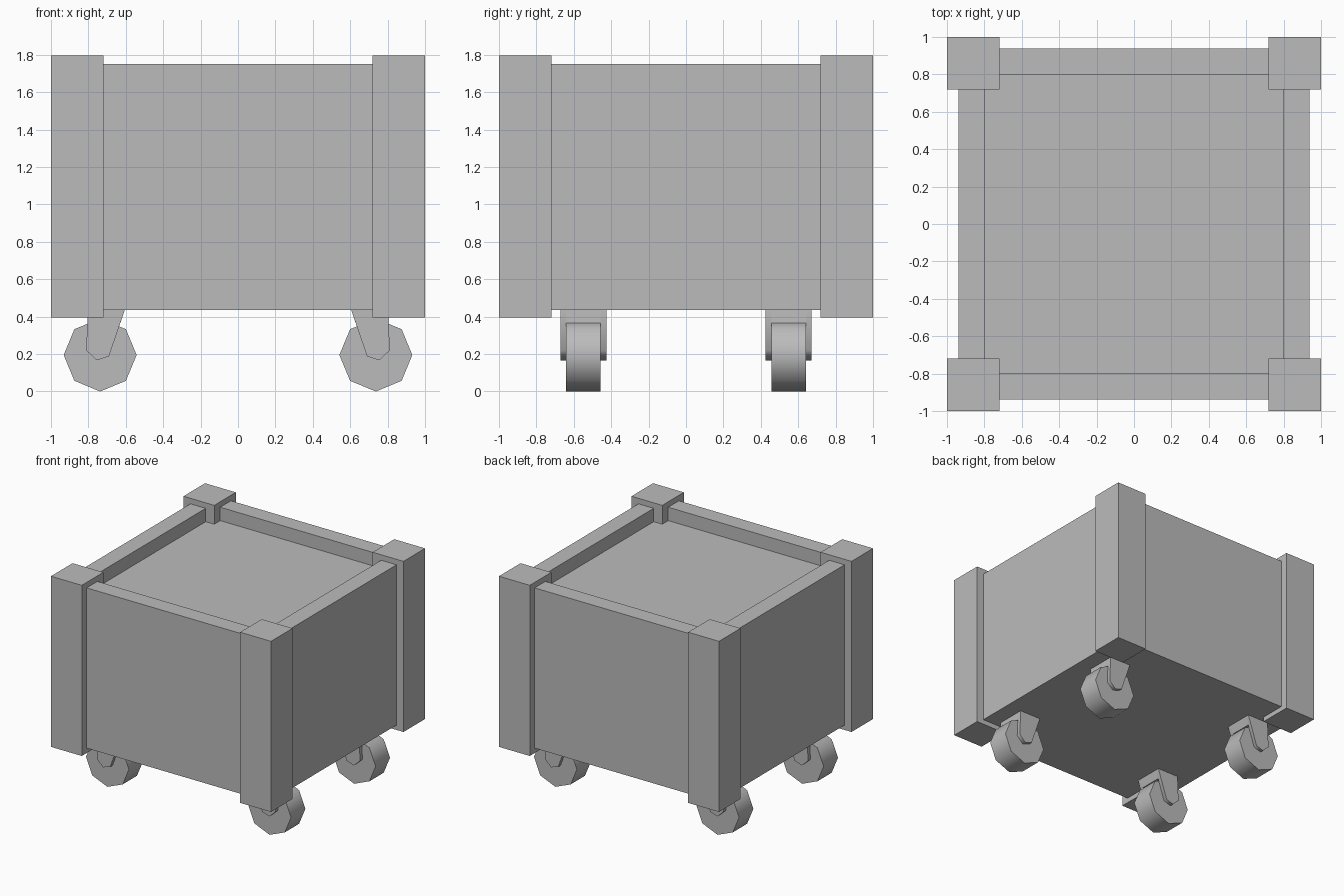
import bpy, bmesh, math
from mathutils import Matrix, Vector

cube = bpy.data.objects.get("Cube")
if cube:
    bpy.data.objects.remove(cube, do_unlink=True)

GREY = (0.5, 0.5, 0.5, 1)
mat = bpy.data.materials.new("plain grey")
mat.use_nodes = True
mat.diffuse_color = GREY
mat.node_tree.nodes["Principled BSDF"].inputs["Base Color"].default_value = GREY


def finish(bm, name, smooth=False):
    bmesh.ops.recalc_face_normals(bm, faces=bm.faces)
    mesh = bpy.data.meshes.new(name)
    bm.to_mesh(mesh)
    bm.free()
    mesh.materials.append(mat)
    obj = bpy.data.objects.new(name, mesh)
    bpy.context.collection.objects.link(obj)
    if smooth:
        bpy.ops.object.select_all(action='DESELECT')
        obj.select_set(True)
        bpy.context.view_layer.objects.active = obj
        bpy.ops.object.shade_smooth_by_angle(angle=math.radians(65))
    return obj


def add_box(bm, lo, hi):
    lo, hi = Vector(lo), Vector(hi)
    m = Matrix.Translation((lo + hi) / 2) @ Matrix.Diagonal((*(hi - lo), 1))
    bmesh.ops.create_cube(bm, size=1, matrix=m)


def add_prism(bm, outline, y0, y1):
    """Extrude an xz outline along y."""
    face = bm.faces.new([bm.verts.new((x, y0, z)) for x, z in outline])
    ext = bmesh.ops.extrude_face_region(bm, geom=[face], use_keep_orig=True)
    verts = [v for v in ext["geom"] if isinstance(v, bmesh.types.BMVert)]
    bmesh.ops.translate(bm, verts=verts, vec=(0, y1 - y0, 0))


# Crate body with a shallow tray sunk into its top
bm = bmesh.new()
add_box(bm, (-0.937, -0.937, 0.435), (0.937, 0.937, 1.752))
top = max(bm.faces, key=lambda f: f.calc_center_median().z)
bmesh.ops.inset_region(bm, faces=[top], thickness=0.197)
ext = bmesh.ops.extrude_face_region(bm, geom=[top])
bmesh.ops.translate(bm, vec=(0, 0, -0.11),
                    verts=[v for v in ext["geom"] if isinstance(v, bmesh.types.BMVert)])
if top.is_valid:
    bmesh.ops.delete(bm, geom=[top], context='FACES_ONLY')
finish(bm, "crate_body")

# Fork arm outline on the +x side, and the wheel centre
ARM = [(0.605, 0.437), (0.69, 0.188), (0.755, 0.167), (0.812, 0.22), (0.802, 0.437)]
WHEEL_X, WHEEL_R = 0.737, 0.195

for sx, side in ((-1, "right"), (1, "left")):
    for sy, end in ((-1, "front"), (1, "back")):
        tag = f"{end}_{side}"

        # Corner post
        bm = bmesh.new()
        xs, ys = sorted((sx, sx * 0.72)), sorted((sy, sy * 0.72))
        add_box(bm, (xs[0], ys[0], 0.395), (xs[1], ys[1], 1.797))
        finish(bm, "corner_post_" + tag)

        # Caster fork: two arms joined by a crown plate
        bm = bmesh.new()
        outline = [(sx * x, z) for x, z in ARM]
        for a, b in ((0.425, 0.456), (0.642, 0.672)):
            add_prism(bm, outline, sy * a, sy * b)
        crown = [(sx * x, z) for x, z in
                 ((0.605, 0.437), (0.629, 0.366), (0.805, 0.366), (0.802, 0.437))]
        add_prism(bm, crown, sy * 0.456, sy * 0.642)
        finish(bm, "caster_fork_" + tag, True)

        # Eight-sided caster wheel
        bm = bmesh.new()
        ring = [(sx * WHEEL_X + WHEEL_R * math.cos(i * math.pi / 4),
                 WHEEL_R * (1 + math.sin(i * math.pi / 4))) for i in range(8)]
        add_prism(bm, ring, sy * 0.456, sy * 0.642)
        finish(bm, "caster_wheel_" + tag, True)
